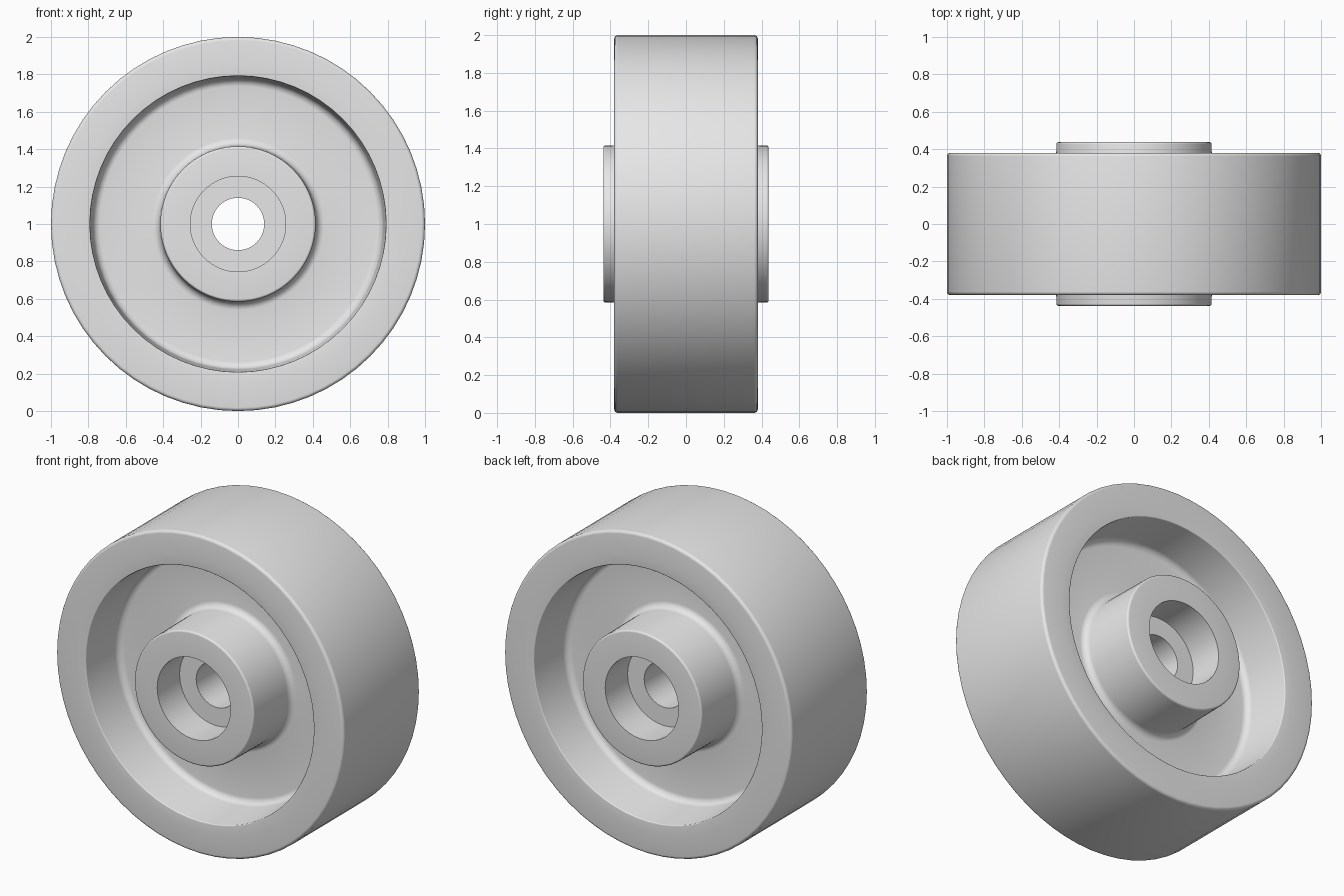
import bpy, bmesh, math
from mathutils import Vector

cube = bpy.data.objects.get("Cube")
if cube:
    bpy.data.objects.remove(cube, do_unlink=True)

SEGMENTS = 64

grey = bpy.data.materials.new("plain_grey")
grey.use_nodes = True
grey.diffuse_color = (0.8, 0.8, 0.8, 1)
grey.node_tree.nodes["Principled BSDF"].inputs["Base Color"].default_value = (0.8, 0.8, 0.8, 1)


def rounded(corners, steps=4):
    """Round each (radius, y, fillet) corner of a closed outline."""
    outline = []
    for i, (r, y, fillet) in enumerate(corners):
        corner = Vector((r, y))
        if not fillet:
            outline.append(corner)
            continue
        before = (Vector(corners[i - 1][:2]) - corner).normalized()
        after = (Vector(corners[(i + 1) % len(corners)][:2]) - corner).normalized()
        half = before.angle(after) / 2
        centre = corner + (before + after).normalized() * fillet / math.sin(half)
        start = corner + before * fillet / math.tan(half) - centre
        end = corner + after * fillet / math.tan(half) - centre
        for k in range(steps + 1):
            ray = start.lerp(end, k / steps).normalized()
            outline.append(centre + ray * fillet)
    return outline


def lathe(name, front_half):
    """Mirror the front half of a section to the back and spin it round the axle."""
    back_half = [(r, -y, f) for r, y, f in reversed(front_half)]
    bm = bmesh.new()
    verts = [bm.verts.new((p.x, p.y, 1)) for p in rounded(front_half + back_half)]
    edges = [bm.edges.new((v, verts[i - 1])) for i, v in enumerate(verts)]
    bmesh.ops.spin(bm, geom=verts + edges, cent=(0, 0, 1), axis=(0, 1, 0),
                   angle=math.tau, steps=SEGMENTS, use_duplicate=False)
    bmesh.ops.remove_doubles(bm, verts=bm.verts[:], dist=0.0005)
    bmesh.ops.recalc_face_normals(bm, faces=bm.faces[:])
    mesh = bpy.data.meshes.new(name)
    bm.to_mesh(mesh)
    bm.free()
    mesh.materials.append(grey)
    obj = bpy.data.objects.new(name, mesh)
    bpy.context.collection.objects.link(obj)
    bpy.ops.object.select_all(action="DESELECT")
    obj.select_set(True)
    bpy.context.view_layer.objects.active = obj
    bpy.ops.object.shade_smooth_by_angle(angle=math.radians(35))
    return obj


# Core: stepped bore, hub, web and rim
lathe("wheel_core", [
    (0.14, -0.215, 0),
    (0.255, -0.215, 0),
    (0.255, -0.438, 0),
    (0.415, -0.438, 0.012),
    (0.42, -0.075, 0.04),
    (0.775, -0.075, 0.04),
    (0.792, -0.38, 0.006),
    (0.85, -0.38, 0),
])

# Tread band around the core
lathe("tread", [
    (0.85, -0.38, 0),
    (1.0, -0.38, 0.018),
])
